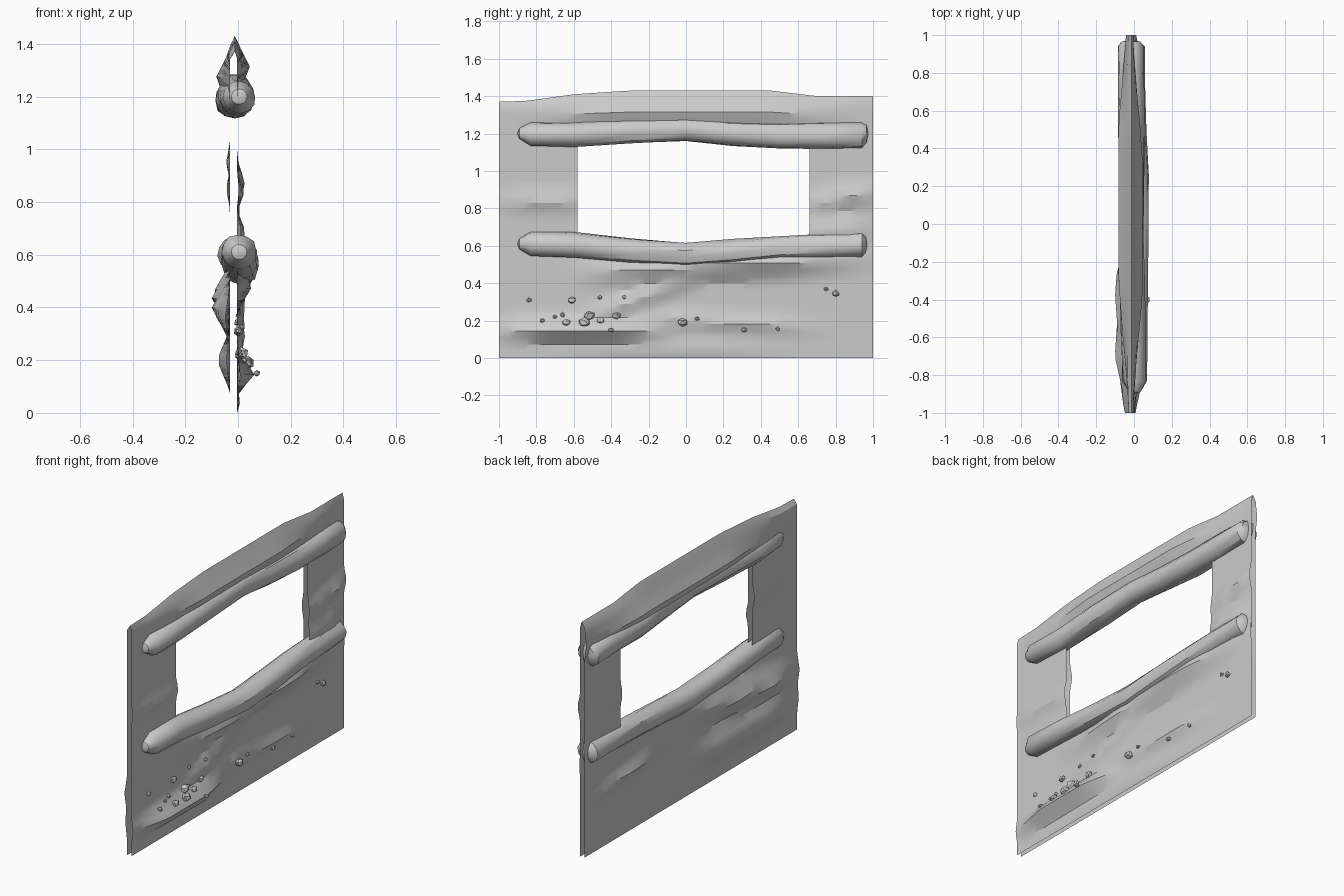
import bpy, bmesh, math, random
from mathutils import Vector

random.seed(4)
cube = bpy.data.objects.get("Cube")
if cube:
    bpy.data.objects.remove(cube)

grey = bpy.data.materials.new("plain grey")
grey.use_nodes = True
grey.diffuse_color = (0.6, 0.6, 0.6, 1)
grey.node_tree.nodes["Principled BSDF"].inputs["Base Color"].default_value = (0.6, 0.6, 0.6, 1)


def finish(bm, name, angle):
    mesh = bpy.data.meshes.new(name)
    bm.to_mesh(mesh)
    bm.free()
    mesh.materials.append(grey)
    obj = bpy.data.objects.new(name, mesh)
    bpy.context.collection.objects.link(obj)
    bpy.ops.object.select_all(action="DESELECT")
    obj.select_set(True)
    bpy.context.view_layer.objects.active = obj
    if angle:
        bpy.ops.object.shade_smooth_by_angle(angle=math.radians(angle))
    return obj


def lerp_points(points, t):
    """Value at t of a broken line; each point is (t, value...)."""
    t = min(max(t, points[0][0]), points[-1][0])
    for a, b in zip(points, points[1:]):
        if t <= b[0]:
            f = (t - a[0]) / (b[0] - a[0])
            return [p + (q - p) * f for p, q in zip(a[1:], b[1:])]


def spaced(a, b, n):
    return [a + (b - a) * i / n for i in range(n)]


# Plaster wall: two rough sheets around a window opening
HOLE_Y, HOLE_Z = (-0.58, 0.66), (0.58, 1.2)
TOP = [(-1, 1.37), (-0.85, 1.375), (-0.6, 1.41), (-0.3, 1.43), (0.45, 1.43), (0.7, 1.4), (1, 1.4)]
# Ridges: centre y, centre z, half length, half height, depth, slope
RIGHT_RIDGES = [
    (-0.55, 0.15, 0.5, 0.08, 0.07, 0), (0.2, 0.19, 0.6, 0.06, 0.025, -0.06),
    (-0.2, 0.34, 0.45, 0.07, 0.03, 0.4), (0.2, 0.5, 0.85, 0.1, 0.06, 0.05),
    (0.8, 0.68, 0.2, 0.09, 0.035, 0), (0.85, 0.86, 0.25, 0.08, 0.03, 0.2),
    (-0.75, 0.84, 0.3, 0.07, 0.025, 0), (0, 1.31, 0.95, 0.1, 0.05, 0),
    (-0.1, 0.05, 0.7, 0.04, 0.015, 0)]
LEFT_RIDGES = [
    (-0.5, 0.2, 0.6, 0.12, 0.05, 0), (-0.5, 0.42, 0.6, 0.12, 0.07, 0.12),
    (0.6, 0.36, 0.4, 0.06, 0.03, -0.1), (0.65, 0.85, 0.25, 0.08, 0.015, 0),
    (-0.65, 0.95, 0.25, 0.08, 0.015, 0), (0.1, 1.27, 1.05, 0.11, 0.055, 0)]


def relief(ridges, y, z):
    depth = 0
    for cy, cz, ly, lz, d, slope in ridges:
        along = 1 - abs(y - cy) / ly
        across = 1 - abs(z - cz - slope * (y - cy)) / lz
        if along > 0 and across > 0:
            depth = max(depth, d * min(1, 1.6 * along) * across)
    return depth


def wall_sheet(name, base, side, ridges):
    ys = spaced(-1, HOLE_Y[0], 9) + spaced(*HOLE_Y, 24) + spaced(HOLE_Y[1], 1, 8) + [1]
    zs = spaced(0, HOLE_Z[0], 16) + spaced(*HOLE_Z, 15) + spaced(HOLE_Z[1], 1.43, 6) + [1.43]
    bm = bmesh.new()
    grid = []
    for y in ys:
        column = []
        top = lerp_points(TOP, y)[0]
        for z in zs:
            if z > HOLE_Z[1]:
                z = HOLE_Z[1] + (z - HOLE_Z[1]) * (top - HOLE_Z[1]) / (1.43 - HOLE_Z[1])
            x = base + side * relief(ridges, y, z)
            if z > top - 0.001:
                x = -0.012
            column.append(bm.verts.new((x, y, z)))
        grid.append(column)
    for i in range(len(ys) - 1):
        for j in range(len(zs) - 1):
            in_hole = (HOLE_Y[0] - 0.01 < ys[i] < HOLE_Y[1] - 0.01
                       and HOLE_Z[0] - 0.01 < zs[j] < HOLE_Z[1] - 0.01)
            if in_hole:
                continue
            quad = [grid[i][j], grid[i + 1][j], grid[i + 1][j + 1], grid[i][j + 1]]
            bm.faces.new(quad if side > 0 else quad[::-1])
    loose = [v for v in bm.verts if not v.link_faces]
    bmesh.ops.delete(bm, geom=loose, context="VERTS")
    finish(bm, name, 25)


wall_sheet("right_wall_sheet", -0.003, 1, RIGHT_RIDGES)
wall_sheet("left_wall_sheet", -0.03, -1, LEFT_RIDGES)


# Bent logs above and below the opening
def log(name, path):
    """Path points are (y, x, z, radius)."""
    bm = bmesh.new()
    sides, rings = 12, []
    for k, (y, x, z, r) in enumerate(path):
        ring = []
        for s in range(sides):
            a = math.tau * s / sides + 0.08 * k
            rr = r * random.uniform(0.95, 1.04)
            ring.append(bm.verts.new((x + rr * math.cos(a), y, z + rr * math.sin(a))))
        rings.append(ring)
    for a, b in zip(rings, rings[1:]):
        for s in range(sides):
            n = (s + 1) % sides
            bm.faces.new((a[s], b[s], b[n], a[n]))
    for ring, shift in ((rings[0], -0.012), (rings[-1], 0.012)):
        centre = sum((v.co for v in ring), Vector()) / sides
        tip = bm.verts.new(centre + Vector((0, shift, 0)))
        for s in range(sides):
            bm.faces.new((ring[s], ring[(s + 1) % sides], tip))
    bmesh.ops.recalc_face_normals(bm, faces=bm.faces)
    finish(bm, name, 35)


log("upper_log", [
    (-0.89, 0.005, 1.2, 0.03), (-0.83, 0.005, 1.197, 0.062), (-0.6, -0.005, 1.195, 0.066),
    (-0.3, -0.01, 1.212, 0.068), (0, -0.01, 1.222, 0.064), (0.25, -0.01, 1.2, 0.066),
    (0.5, -0.012, 1.188, 0.071), (0.75, -0.015, 1.188, 0.072), (0.94, -0.016, 1.19, 0.073),
    (0.965, -0.016, 1.2, 0.05)])
log("lower_log", [
    (-0.89, 0.005, 0.61, 0.03), (-0.83, 0.005, 0.612, 0.066), (-0.6, 0.005, 0.605, 0.068),
    (-0.3, 0.008, 0.573, 0.067), (0, 0.012, 0.553, 0.067), (0.25, 0.01, 0.568, 0.068),
    (0.5, 0.0, 0.588, 0.066), (0.75, -0.005, 0.597, 0.066), (0.94, -0.01, 0.603, 0.067),
    (0.96, -0.01, 0.606, 0.045)])

# Small stones stuck in the plaster: y, z, size
STONES = [
    (-0.84, 0.31, 0.016), (-0.77, 0.2, 0.016), (-0.7, 0.22, 0.014), (-0.66, 0.23, 0.018),
    (-0.64, 0.19, 0.024), (-0.61, 0.31, 0.024), (-0.54, 0.19, 0.035), (-0.52, 0.225, 0.034),
    (-0.46, 0.2, 0.024), (-0.46, 0.325, 0.014), (-0.4, 0.15, 0.016), (-0.37, 0.225, 0.026),
    (-0.33, 0.325, 0.014), (-0.02, 0.19, 0.028), (0.06, 0.21, 0.014), (0.31, 0.15, 0.016),
    (0.49, 0.155, 0.014), (0.75, 0.37, 0.014), (0.8, 0.345, 0.022)]
bm = bmesh.new()
for y, z, size in STONES:
    made = bmesh.ops.create_icosphere(bm, subdivisions=1, radius=1)
    centre = Vector((relief(RIGHT_RIDGES, y, z) + 0.1 * size, y, z))
    for v in made["verts"]:
        v.co *= size * random.uniform(0.75, 1.1)
        v.co = centre + Vector((v.co.x * 0.8, v.co.y, v.co.z * 0.85))
finish(bm, "stones", 0)
